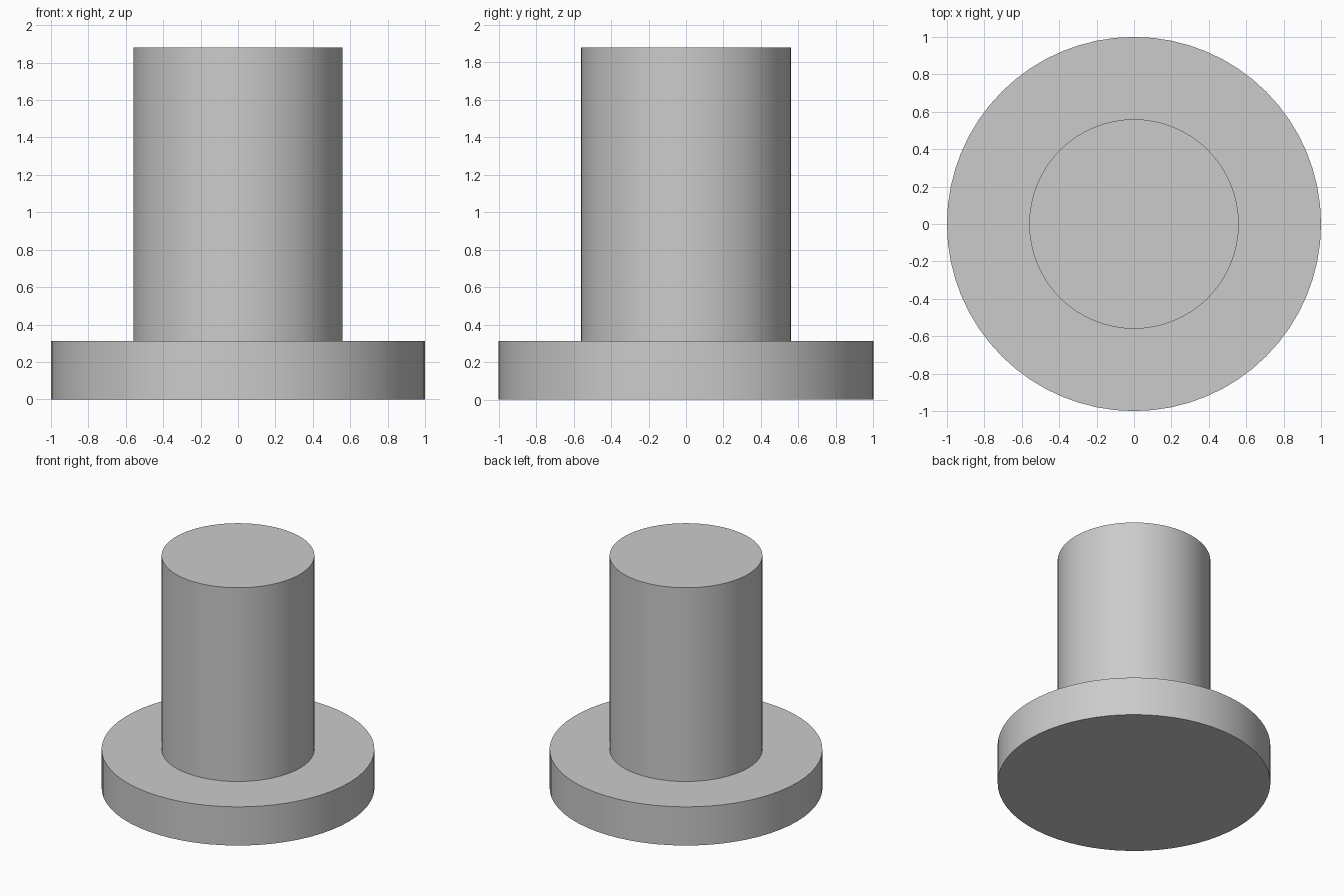
import bpy

if "Cube" in bpy.data.objects:
    bpy.data.objects.remove(bpy.data.objects["Cube"])

GREY = (0.6, 0.6, 0.6, 1.0)
grey = bpy.data.materials.new("plain_grey")
grey.use_nodes = True
grey.diffuse_color = GREY
grey.node_tree.nodes["Principled BSDF"].inputs["Base Color"].default_value = GREY


def disc(name, radius, bottom, top):
    """Smooth-sided upright cylinder between two heights."""
    bpy.ops.mesh.primitive_cylinder_add(
        vertices=64, radius=radius, depth=top - bottom,
        location=(0, 0, (bottom + top) / 2))
    part = bpy.context.object
    part.name = name
    part.data.materials.append(grey)
    bpy.ops.object.shade_smooth_by_angle()
    return part


FLANGE_TOP = 0.313

# Wide round base
disc("base_flange", 1.0, 0, FLANGE_TOP)

# Solid upright post
disc("post", 0.56, FLANGE_TOP, 1.88)
